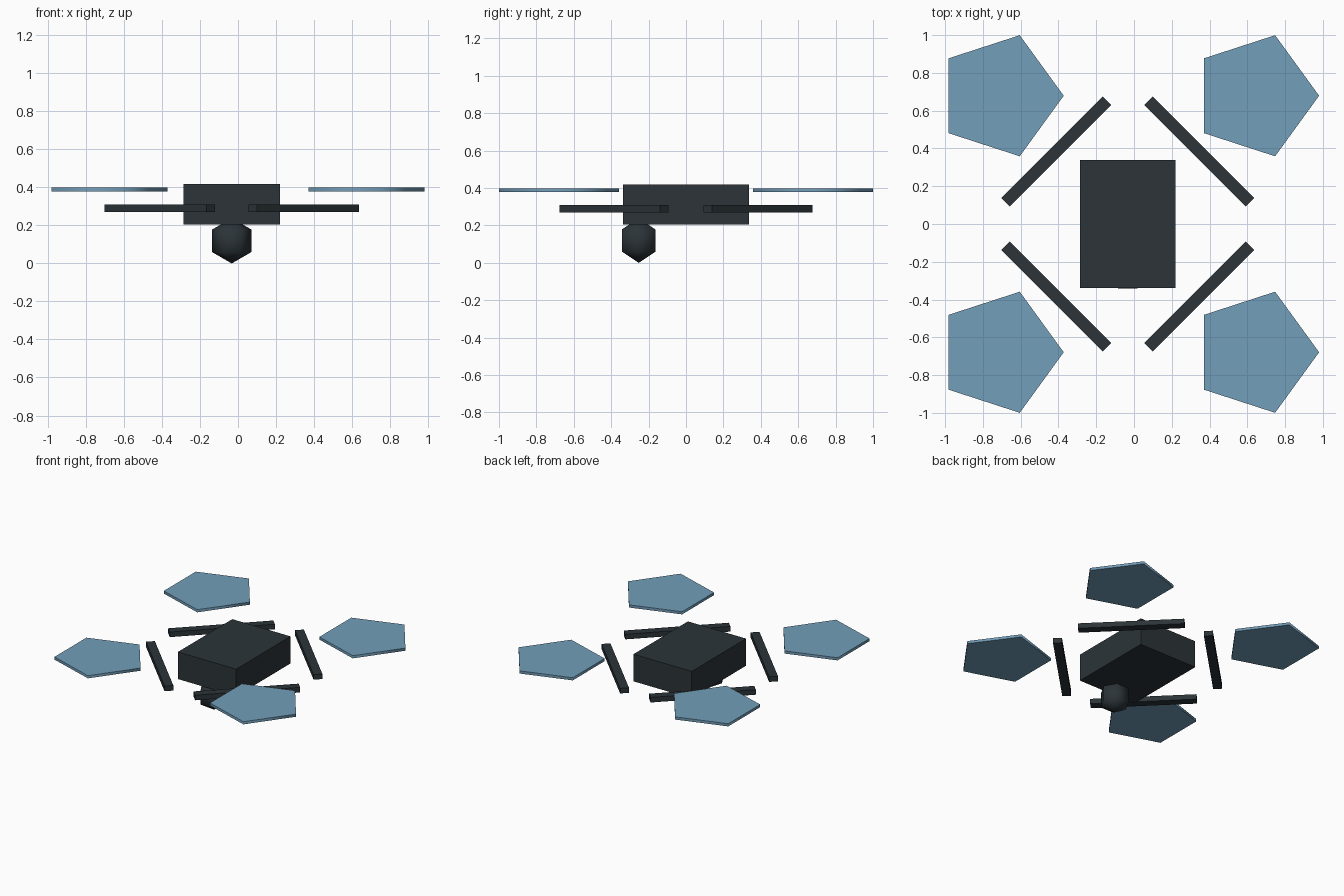
import bpy, bmesh, math
from mathutils import Matrix

cube = bpy.data.objects.get("Cube")
if cube:
    bpy.data.objects.remove(cube, do_unlink=True)

CX = -0.033  # body centreline


def make_material(name, rgb):
    mat = bpy.data.materials.new(name)
    mat.use_nodes = True
    mat.diffuse_color = (*rgb, 1)
    mat.node_tree.nodes["Principled BSDF"].inputs["Base Color"].default_value = (*rgb, 1)
    return mat


charcoal = make_material("charcoal", (0.025, 0.034, 0.040))
rotor_blue = make_material("rotor blue", (0.170, 0.342, 0.490))


def add_object(name, bm, mat, location, turn=0, smooth_angle=None):
    bmesh.ops.recalc_face_normals(bm, faces=bm.faces)
    mesh = bpy.data.meshes.new(name)
    bm.to_mesh(mesh)
    bm.free()
    mesh.materials.append(mat)
    obj = bpy.data.objects.new(name, mesh)
    bpy.context.collection.objects.link(obj)
    obj.location = location
    obj.rotation_euler.z = turn
    if smooth_angle:
        bpy.ops.object.select_all(action='DESELECT')
        obj.select_set(True)
        bpy.context.view_layer.objects.active = obj
        bpy.ops.object.shade_smooth_by_angle(angle=math.radians(smooth_angle))
    return obj


def box(name, size, location, turn=0):
    bm = bmesh.new()
    bmesh.ops.create_cube(bm, size=1, matrix=Matrix.Diagonal((*size, 1)))
    return add_object(name, bm, charcoal, location, turn)


# Central body
box("body", (0.506, 0.675, 0.213), (CX, 0, 0.311))

# Diagonal arms and five-sided rotor discs, one pair per corner
for side, sx in (("left", 1), ("right", -1)):
    for end, sy in (("front", -1), ("back", 1)):
        box(f"{end}_{side}_arm", (0.76, 0.064, 0.04),
            (CX + sx * 0.379, sy * 0.384, 0.29), -sx * sy * math.pi / 4)

        bm = bmesh.new()
        bmesh.ops.create_cone(bm, cap_ends=True, segments=5, radius1=0.337,
                              radius2=0.337, depth=0.021)
        # Point one corner towards the left side
        tip = max(bm.verts, key=lambda v: v.co.y + 0.01 * v.co.x)
        bmesh.ops.rotate(bm, verts=bm.verts, matrix=Matrix.Rotation(
            -math.atan2(tip.co.y, tip.co.x), 3, 'Z'))
        add_object(f"{end}_{side}_rotor", bm, rotor_blue,
                   (CX + sx * 0.676, sy * 0.679, 0.388), smooth_angle=80)

# Low-poly camera ball under the nose
bm = bmesh.new()
bmesh.ops.create_uvsphere(bm, u_segments=6, v_segments=3, radius=0.119,
                          matrix=Matrix.Rotation(math.pi / 2, 4, 'Z'))
add_object("camera_ball", bm, charcoal, (CX, -0.253, 0.119), smooth_angle=100)
